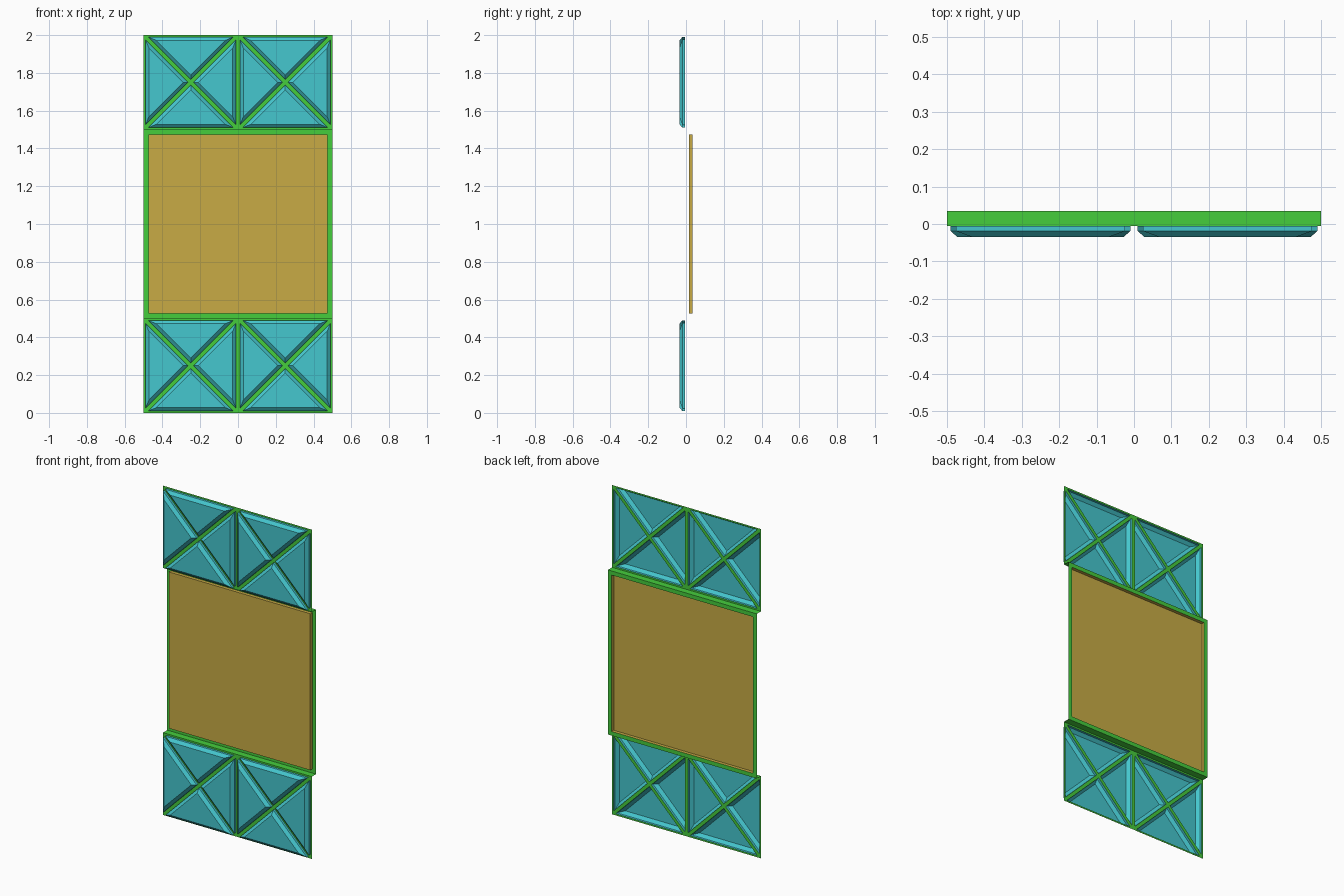
import bpy, bmesh

cube = bpy.data.objects.get("Cube")
if cube:
    bpy.data.objects.remove(cube, do_unlink=True)

PANEL_Y, FRAME_Y = -0.005, 0.035   # depth of the door sheet and of the recessed middle


def make_material(name, rgb):
    mat = bpy.data.materials.new(name)
    mat.use_nodes = True
    mat.diffuse_color = (*rgb, 1)
    mat.node_tree.nodes["Principled BSDF"].inputs["Base Color"].default_value = (*rgb, 1)
    return mat


green = make_material("frame green", (0.06, 0.61, 0.045))
cyan = make_material("panel cyan", (0.06, 0.57, 0.62))
tan = make_material("pane tan", (0.58, 0.41, 0.06))


def quad(bm, x0, x1, z0, z1, y):
    """Upright rectangle facing the front."""
    corners = ((x0, z0), (x1, z0), (x1, z1), (x0, z1))
    return bm.faces.new([bm.verts.new((x, y, z)) for x, z in corners])


def inset(bm, faces, thickness, depth=0.0):
    """Inset each face and push it forward; returns the new border faces."""
    bm.normal_update()
    return bmesh.ops.inset_individual(bm, faces=faces, thickness=thickness,
                                      depth=depth, use_even_offset=True)["faces"]


def finish(bm, name, *materials):
    mesh = bpy.data.meshes.new(name)
    bm.to_mesh(mesh)
    bm.free()
    for mat in materials:
        mesh.materials.append(mat)
    obj = bpy.data.objects.new(name, mesh)
    bpy.context.collection.objects.link(obj)
    return obj


def cross_panel(name, z0):
    """Two squares, each split by an X into four raised, chamfered triangles."""
    bm = bmesh.new()
    squares = [quad(bm, x, x + 0.5, z0, z0 + 0.5, PANEL_Y) for x in (-0.5, 0)]
    bmesh.ops.remove_doubles(bm, verts=bm.verts[:], dist=0.001)
    triangles = bmesh.ops.poke(bm, faces=squares)["faces"]
    inset(bm, triangles, 0.01)            # green bars
    inset(bm, triangles, 0.0, 0.014)      # straight walls
    inset(bm, triangles, 0.018, 0.016)    # chamfers
    for face in bm.faces:
        face.material_index = int(face.calc_center_median().y < PANEL_Y - 0.001)
    return finish(bm, name, green, cyan)


cross_panel("lower_panel", 0.0)
cross_panel("upper_panel", 1.5)

# Recessed middle: green border, stepped back from the panels above and below
bm = bmesh.new()
opening = quad(bm, -0.5, 0.5, 0.5, 1.5, FRAME_Y)
inset(bm, [opening], 0.025)
bm.faces.remove(opening)
for z in (0.5, 1.5):
    step = [(-0.5, PANEL_Y), (0.5, PANEL_Y), (0.5, FRAME_Y), (-0.5, FRAME_Y)]
    bm.faces.new([bm.verts.new((x, y, z)) for x, y in step])
bmesh.ops.remove_doubles(bm, verts=bm.verts[:], dist=0.001)
finish(bm, "middle_frame", green)

# Tan pane standing forward of the border, hollow at the back
bm = bmesh.new()
pane = quad(bm, -0.475, 0.475, 0.525, 1.475, FRAME_Y)
inset(bm, [pane], 0.0, 0.02)
finish(bm, "middle_pane", tan)
